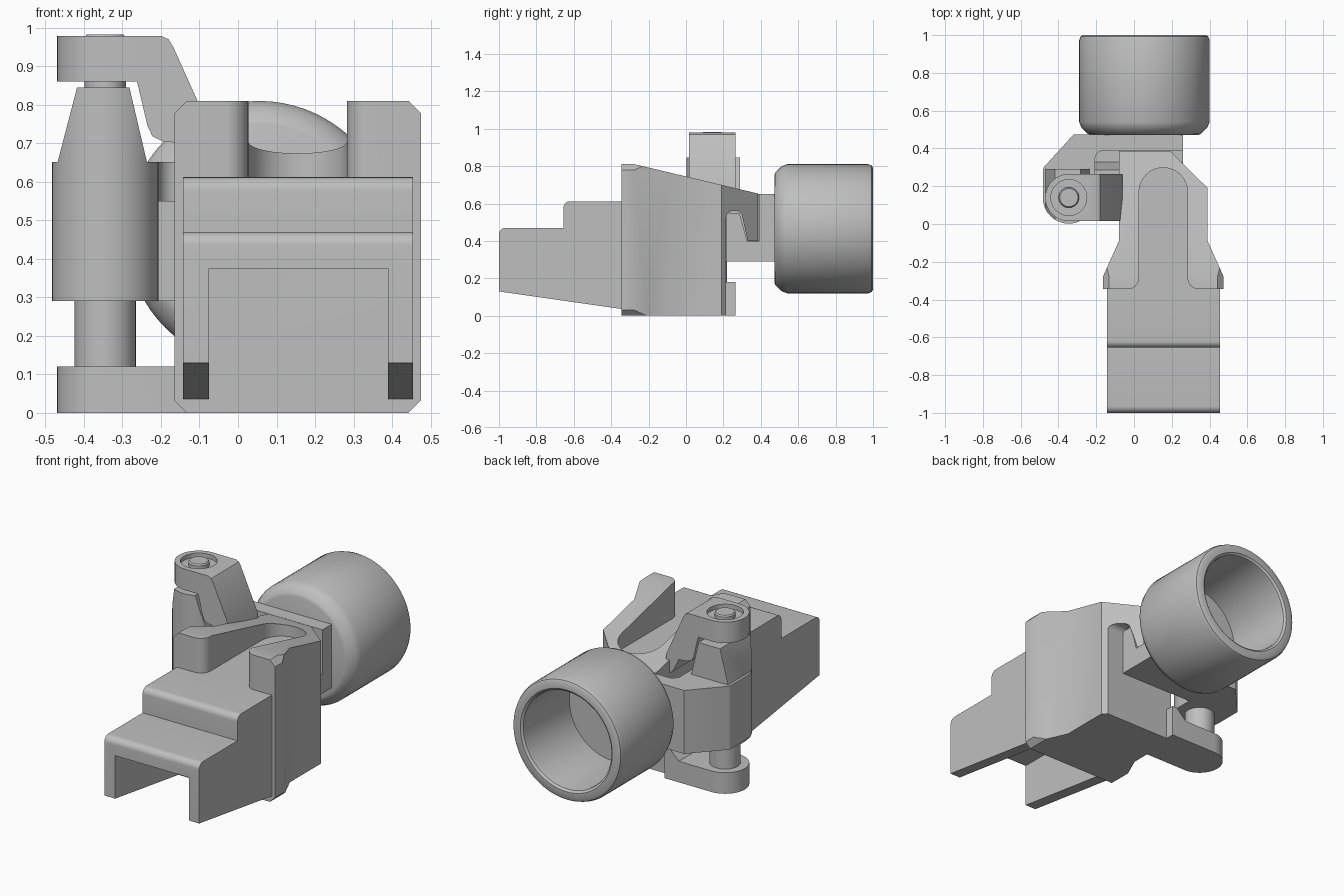
import bpy, bmesh
from math import sin, cos, pi, radians
from mathutils import Matrix

cube = bpy.data.objects.get("Cube")
if cube:
    bpy.data.objects.remove(cube, do_unlink=True)

COLOUR = (0.52, 0.52, 0.52, 1)
grey = bpy.data.materials.new("plain grey")
grey.use_nodes = True
grey.diffuse_color = COLOUR
grey.node_tree.nodes["Principled BSDF"].inputs["Base Color"].default_value = COLOUR


def finish(name, bm):
    bmesh.ops.remove_doubles(bm, verts=bm.verts, dist=1e-5)
    bmesh.ops.recalc_face_normals(bm, faces=bm.faces)
    mesh = bpy.data.meshes.new(name)
    bm.to_mesh(mesh)
    bm.free()
    mesh.materials.append(grey)
    ob = bpy.data.objects.new(name, mesh)
    bpy.context.collection.objects.link(ob)
    return ob


def prism(name, pts, axis, lo, hi):
    """Extrude a flat outline along an axis."""
    place = {"x": lambda a, b: (lo, a, b),
             "y": lambda a, b: (a, lo, b),
             "z": lambda a, b: (a, b, lo)}[axis]
    bm = bmesh.new()
    face = bm.faces.new([bm.verts.new(place(*p)) for p in pts])
    new = bmesh.ops.extrude_face_region(bm, geom=[face])["geom"]
    step = [(hi - lo) * (axis == k) for k in "xyz"]
    bmesh.ops.translate(bm, vec=step, verts=[v for v in new if isinstance(v, bmesh.types.BMVert)])
    return finish(name, bm)


def arc(cx, cy, r, start, end, n=8):
    """Points on an arc, angles in degrees."""
    angles = [radians(start + (end - start) * i / n) for i in range(n + 1)]
    return [(cx + r * cos(a), cy + r * sin(a)) for a in angles]


def rect(a0, b0, a1, b1):
    return [(a0, b0), (a1, b0), (a1, b1), (a0, b1)]


def lathe(name, profile, axis, centre, n=72):
    """Turn (radius, height) points about the y or z axis."""
    bm = bmesh.new()
    verts = [bm.verts.new((r, 0, h)) for r, h in profile]
    edges = [bm.edges.new(pair) for pair in zip(verts, verts[1:])]
    bmesh.ops.spin(bm, geom=verts + edges, cent=(0, 0, 0), axis=(0, 0, 1),
                   angle=2 * pi, steps=n, use_duplicate=False)
    if axis == "y":
        bmesh.ops.rotate(bm, matrix=Matrix.Rotation(-pi / 2, 3, "X"), verts=bm.verts)
    bmesh.ops.translate(bm, vec=centre, verts=bm.verts)
    return finish(name, bm)


def combine(ob, tool, operation):
    """Apply a boolean and discard the tool."""
    mod = ob.modifiers.new("cut", "BOOLEAN")
    mod.operation, mod.object, mod.solver = operation, tool, "EXACT"
    graph = bpy.context.evaluated_depsgraph_get()
    mesh = bpy.data.meshes.new_from_object(ob.evaluated_get(graph))
    ob.modifiers.clear()
    ob.data = mesh
    bpy.data.objects.remove(tool, do_unlink=True)


# Clamp body: plan outline trimmed by its side and front outlines
MID = 0.155
plan = [(-0.165, -0.345), (0.475, -0.345), (0.475, -0.28), (0.39, -0.09),
        (0.39, 0.19), (0.19, 0.388), (-0.08, 0.388), (-0.08, -0.09), (-0.165, -0.28)]
body = prism("clamp_body", plan, "z", 0, 0.9)
side = [(-0.4, 0), (0.215, 0), (0.215, 0.525)]
side += arc(0.25, 0.525, 0.035, 180, 90, 5) + arc(0.27, 0.53, 0.03, 90, 15, 5)
side += [(0.33, 0.4), (0.386, 0.4), (0.386, 0.653), (-0.275, 0.81), (-0.4, 0.81)]
combine(body, prism("side_trim", side, "x", -0.5, 0.6), "INTERSECT")
c = 0.032
front = [(-0.165, c), (-0.165 + c, 0), (0.475 - c, 0), (0.475, c),
         (0.475, 0.81 - c), (0.475 - c, 0.81), (-0.165 + c, 0.81), (-0.165, 0.81 - c)]
combine(body, prism("front_trim", front, "y", -0.5, 0.6), "INTERSECT")

# Round-ended sight groove with flared mouth
R, F = 0.128, 0.062
groove = arc(MID, 0.17, R, 0, 180, 24)
groove += arc(MID - R - F, -0.346 + F, F, 0, -90)
groove += [(MID - R - F, -0.4), (MID + R + F, -0.4)]
groove += arc(MID + R + F, -0.346 + F, F, 270, 180)
combine(body, prism("groove_cutter", groove, "z", 0.612, 1), "DIFFERENCE")

# Stepped channel at the front, open underneath
r = 0.035
step = [(-0.33, 0.034), (-1, 0.13)] + arc(-1 + r, 0.47 - r, r, 180, 90)
step += [(-0.655, 0.47)] + arc(-0.655 + r, 0.612 - r, r, 180, 90) + [(-0.33, 0.612)]
channel = prism("front_channel", step, "x", -0.143, 0.455)
combine(channel, prism("channel_cutter", rect(-0.075, -0.1, 0.39, 0.375), "y", -1.1, -0.3),
        "DIFFERENCE")

# Hollow cup at the back
cup = [(0, 0.472), (0.285, 0.472), (0.3, 0.477), (0.333, 0.51), (0.345, 0.54),
       (0.345, 0.975), (0.338, 0.993), (0.325, 1), (0.29, 1), (0.278, 0.99),
       (0.275, 0.975), (0.275, 0.58), (0, 0.58)]
socket = lathe("rear_cup", cup, "y", (0.055, 0, 0.465))

# Swinging hinge block with round knuckle
PX, PY = -0.345, 0.14
knuckle = arc(PX, PY, 0.138, 180, 360, 24)
knuckle += [(-0.207, 0.34)] + arc(-0.157, 0.34, 0.05, 180, 90)
block = prism("hinge_block", knuckle + [(0.26, 0.39), (0.26, 0.474), (-0.32, 0.474), (-0.478, 0.3),
                                        (-0.483, 0.29)], "z", 0.29, 0.652)
tooth = [(0.217, 0.29), (0.4, 0.29), (0.4, 0.398), (0.328, 0.398), (0.285, 0.55), (0.217, 0.55)]
latch = prism("latch_tooth", tooth, "x", -0.22, 0.26)

# Tapered cam on top of the knuckle
cam = prism("hinge_cam", [(-0.47, 0.645), (-0.235, 0.645), (-0.282, 0.845), (-0.418, 0.845)],
            "y", -0.1, 0.29)
cam_plan = arc(PX, PY, 0.138, 180, 360, 24) + [(-0.207, 0.35), (-0.483, 0.35)]
combine(cam, prism("cam_trim", cam_plan, "z", 0.6, 0.9), "INTERSECT")

# Upper and lower arms, rounded around the pin
upper = [(-0.6, 0.86), (-0.262, 0.86), (-0.235, 0.745), (-0.222, 0.718), (-0.195, 0.705),
         (-0.14, 0.7), (-0.1, 0.62), (-0.06, 0.6), (-0.06, 0.71), (-0.168, 0.95),
         (-0.18, 0.97), (-0.2, 0.979), (-0.6, 0.979)]
lower = [(-0.6, 0), (-0.05, 0), (-0.05, 0.18), (-0.08, 0.18), (-0.14, 0.12), (-0.6, 0.12)]
arms = []
for name, outline in (("upper_arm", upper), ("lower_arm", lower)):
    arm = prism(name, outline, "y", -0.1, 0.4)
    stadium = arc(PX, PY, 0.125, 90, 270, 24) + [(0, PY - 0.125), (0, PY + 0.125)]
    combine(arm, prism("arm_trim", stadium, "z", -0.1, 1.1), "INTERSECT")
    arms.append(arm)
combine(arms[0], lathe("recess_cutter", [(0, 0.955), (0.095, 0.955), (0.095, 1.1), (0, 1.1)],
                       "z", (PX, PY, 0)), "DIFFERENCE")

# Stepped hinge pin
pin = lathe("hinge_pin", [(0, 0.05), (0.08, 0.05), (0.08, 0.4), (0.054, 0.4), (0.054, 0.975),
                          (0.048, 0.982), (0, 0.982)], "z", (PX, PY, 0), 40)

# Smooth curved surfaces while keeping hard edges
for ob in [body, channel, socket, block, latch, cam, pin] + arms:
    bpy.ops.object.select_all(action="DESELECT")
    ob.select_set(True)
    bpy.context.view_layer.objects.active = ob
    bpy.ops.object.shade_smooth_by_angle(angle=radians(32))
